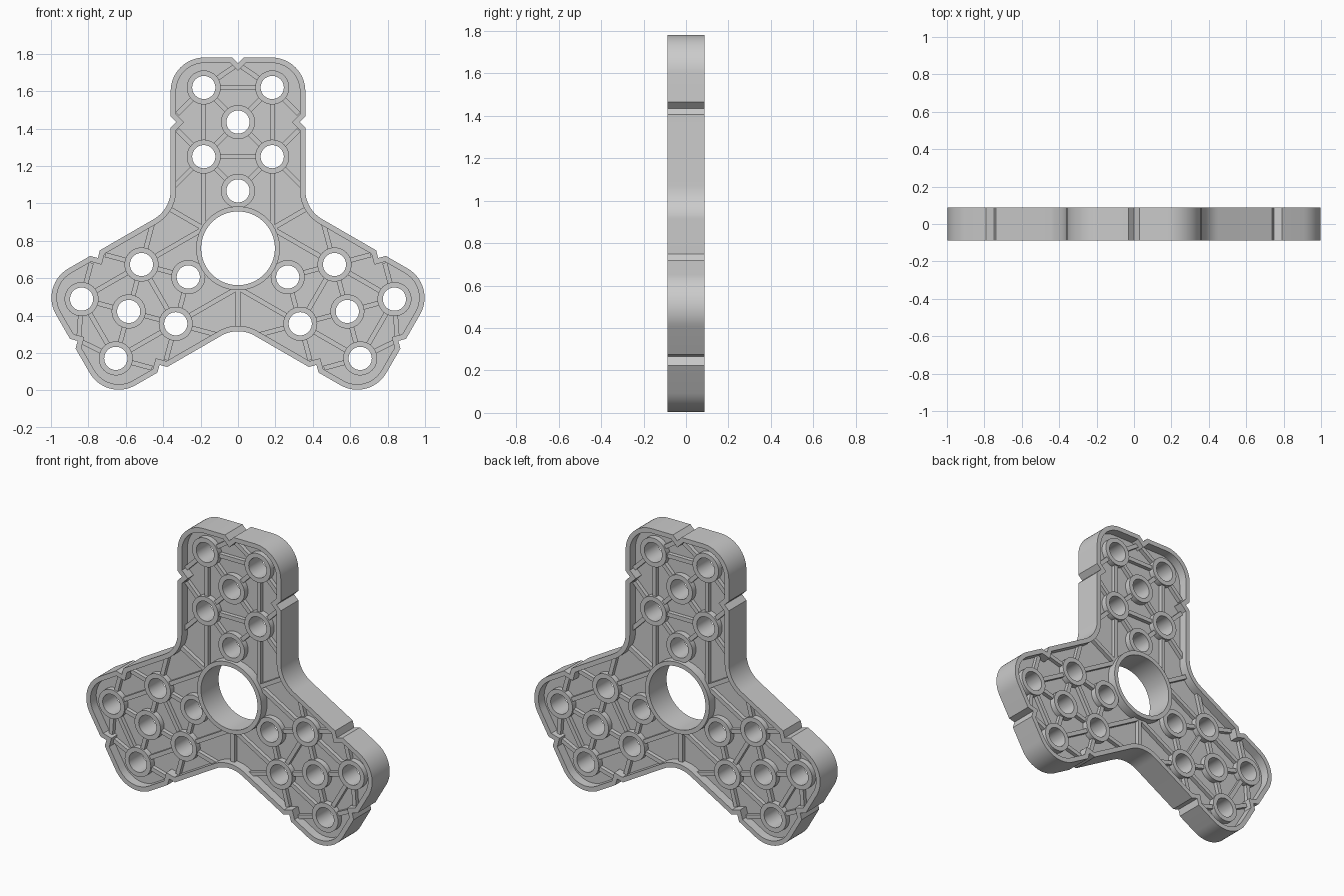
import bpy, bmesh
from math import sin, cos, pi, radians, hypot, atan2
from mathutils import Matrix, Vector

if "Cube" in bpy.data.objects:
    bpy.data.objects.remove(bpy.data.objects["Cube"])

CZ = 0.76                       # height of the three-fold centre
W, END, RC = 0.36, 1.02, 0.18   # arm half width, arm length, corner radius
HALF = 0.0875                   # half of the plate thickness
S = 0.183                       # hole pitch
HOLES = [(0, .675), (0, .307), (S, .86), (-S, .86), (S, .49), (-S, .49)]
PLACE = Matrix.Translation((0, 0, CZ)) @ Matrix.Rotation(pi / 2, 4, 'X')


def rot(p, deg):
    a = radians(deg)
    return (p[0] * cos(a) - p[1] * sin(a), p[0] * sin(a) + p[1] * cos(a))


def arc(cx, cy, r, a0, a1, n=14):
    return [(cx + r * cos(radians(a0 + (a1 - a0) * i / n)),
             cy + r * sin(radians(a0 + (a1 - a0) * i / n))) for i in range(n + 1)]


def circle(c, r, n=40):
    return arc(c[0], c[1], r, 0, 360, n)[:-1]


def outline(o):
    """Three-armed outline with V notches, moved inward by o."""
    w, e, rc, rf = W - o, END - o, RC - o, RC + o
    t = 0.03 + 0.414 * o
    arm = arc(w + rf, (w + rf) / 3 ** .5, rf, 240, 180)
    arm += [(w, .675 - t), (w - t, .675), (w, .675 + t)]
    arm += arc(w - rc, e - rc, rc, 0, 90)
    arm += [(t, e), (0, e - t), (-t, e)]
    arm += arc(rc - w, e - rc, rc, 90, 180)
    arm += [(-w, .675 + t), (t - w, .675), (-w, .675 - t)]
    return [rot(p, k) for k in (0, 120, 240) for p in arm]


def finish(name, bm):
    bmesh.ops.remove_doubles(bm, verts=bm.verts, dist=1e-5)
    bmesh.ops.recalc_face_normals(bm, faces=bm.faces)
    bm.transform(PLACE)
    me = bpy.data.meshes.new(name)
    bm.to_mesh(me)
    bm.free()
    ob = bpy.data.objects.new(name, me)
    bpy.context.collection.objects.link(ob)
    bpy.ops.object.select_all(action='DESELECT')
    ob.select_set(True)
    bpy.context.view_layer.objects.active = ob
    bpy.ops.object.shade_smooth_by_angle(angle=radians(30))


def plate(name, loops, half):
    """Flat filled profile with holes, extruded both ways."""
    cu = bpy.data.curves.new(name + "_profile", 'CURVE')
    cu.dimensions, cu.fill_mode, cu.extrude = '2D', 'BOTH', half
    for pts in loops:
        sp = cu.splines.new('POLY')
        sp.points.add(len(pts) - 1)
        for p, q in zip(sp.points, pts):
            p.co = (q[0], q[1], 0, 1)
        sp.use_cyclic_u = True
    ob = bpy.data.objects.new(name + "_profile", cu)
    bpy.context.collection.objects.link(ob)
    dg = bpy.context.evaluated_depsgraph_get()
    me = bpy.data.meshes.new_from_object(ob.evaluated_get(dg))
    bm = bmesh.new()
    bm.from_mesh(me)
    bpy.data.objects.remove(ob)
    bpy.data.meshes.remove(me)
    finish(name, bm)


def rib(bm, a, b, deg, half=0.055, wide=0.026):
    """Straight box between two points, cut short at bosses."""
    va, vb = Vector(a), Vector(b)
    d = (vb - va).normalized()
    if a in HOLES:
        va = va + d * 0.08
    if b in HOLES:
        vb = vb - d * 0.08
    va, vb = Vector(rot(va, deg)), Vector(rot(vb, deg))
    mid, d = (va + vb) / 2, vb - va
    m = (Matrix.Translation((mid.x, mid.y, 0)) @ Matrix.Rotation(atan2(d.y, d.x), 4, 'Z')
         @ Matrix.Diagonal((d.length, wide, 2 * half, 1)))
    bmesh.ops.create_cube(bm, size=1, matrix=m)


# Outer rim and central hub
plate("outer_rim", [outline(0), outline(0.029)], HALF)
plate("hub_ring", [circle((0, 0), .224, 96), circle((0, 0), .197, 96)], HALF)

# Thin web between the rims, open at every hole
centres = [rot(h, k) for k in (0, 120, 240) for h in HOLES]
plate("web", [outline(0.015), circle((0, 0), .21, 96)] + [circle(c, .076) for c in centres], 0.03)

# Bosses around the holes
for i, c in enumerate(centres):
    plate(f"hole_boss_{i + 1}", [circle(c, .091), circle(c, .062)], 0.066)

# Stiffening ribs
mirrored = [((0, .675), (S, .86)), ((0, .675), (S, .49)), ((0, .307), (S, .49)),
            ((S, .86), (S, .49)), ((S, .49), (S, .12)), ((S, .86), (.02, .97)),
            ((S, .86), (.325, .718)), ((S, .49), (.325, .632)), ((S, .49), (.345, .328))]
bm = bmesh.new()
for k in (0, 120, 240):
    for a, b in mirrored:
        rib(bm, a, b, k)
        rib(bm, (-a[0], a[1]), (-b[0], b[1]), k)
    for z in (.86, .49):
        rib(bm, (-S, z), (S, z), k)
    rib(bm, (0, .21), (0, .43), k + 60)
finish("ribs", bm)
